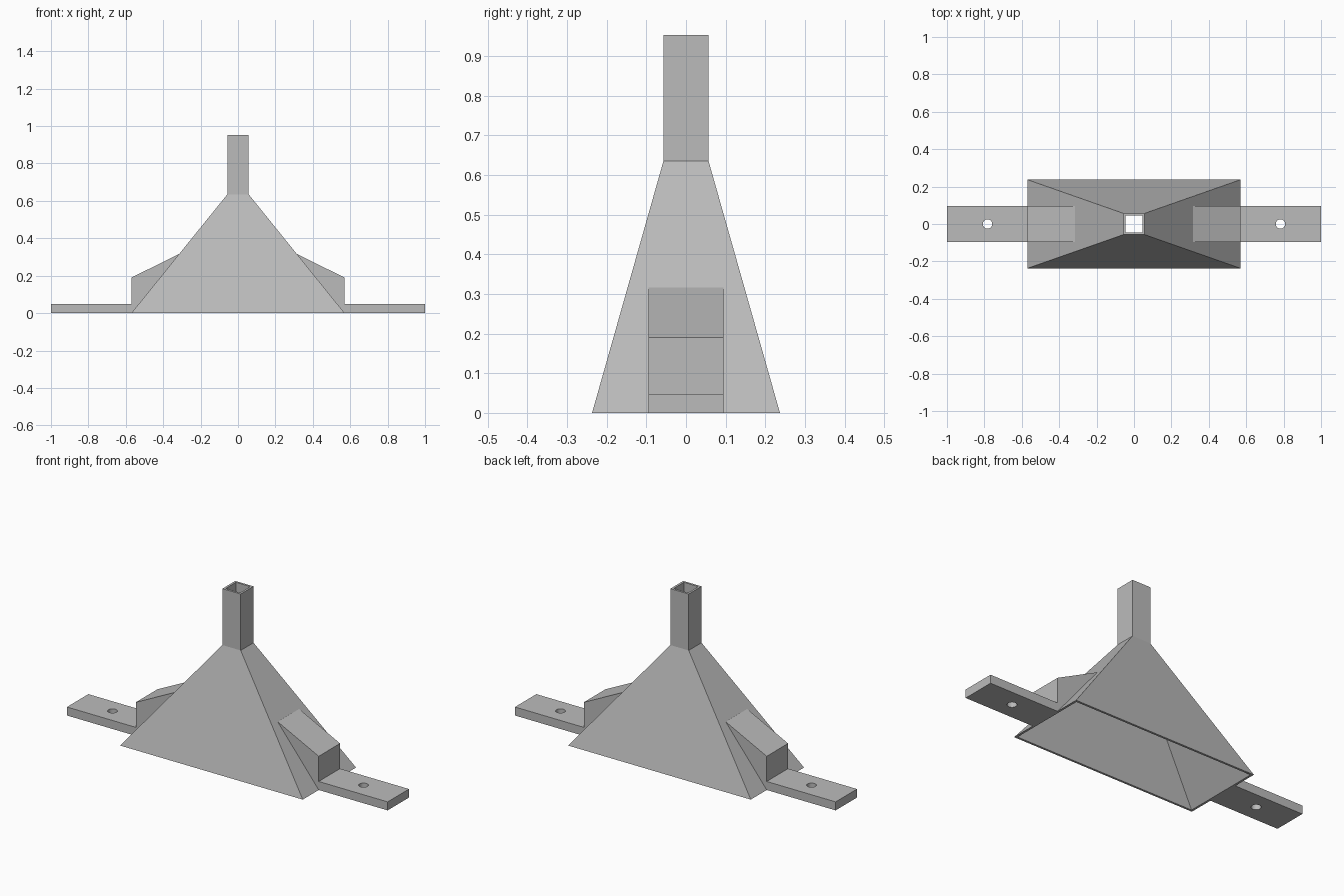
import bpy
import bmesh

cube = bpy.data.objects.get("Cube")
if cube:
    bpy.data.objects.remove(cube, do_unlink=True)

grey = bpy.data.materials.new("plain grey")
grey.use_nodes = True
COLOUR = (0.5, 0.5, 0.5, 1)
grey.diffuse_color = COLOUR
grey.node_tree.nodes["Principled BSDF"].inputs["Base Color"].default_value = COLOUR

BASE_X, BASE_Y = 0.57, 0.237
NECK, SHOULDER, TOP = 0.057, 0.635, 0.953
WALL = 0.012


def make_object(name, bm):
    bmesh.ops.recalc_face_normals(bm, faces=bm.faces)
    mesh = bpy.data.meshes.new(name)
    bm.to_mesh(mesh)
    bm.free()
    mesh.materials.append(grey)
    obj = bpy.data.objects.new(name, mesh)
    bpy.context.collection.objects.link(obj)
    return obj


# Hollow funnel: rectangular rings run up the outside and down the inside
sections = [(BASE_X, BASE_Y, 0), (NECK, NECK, SHOULDER), (NECK, NECK, TOP)]
inside = [(x - WALL, y - WALL, z) for x, y, z in reversed(sections)]
bm = bmesh.new()
rings = [[bm.verts.new((sx * x, sy * y, z))
          for sx, sy in ((-1, -1), (1, -1), (1, 1), (-1, 1))]
         for x, y, z in sections + inside]
for ring, following in zip(rings, rings[1:] + rings[:1]):
    for i in range(4):
        j = (i + 1) % 4
        bm.faces.new((ring[i], ring[j], following[j], following[i]))
make_object("funnel", bm)

# Mounting bracket: side profile of the gusset and flat tab, extruded in y
HALF_WIDTH = 0.095
SINK = 0.004  # overlap into the funnel wall
profile = [(BASE_X - SINK, 0), (1, 0), (1, 0.048), (BASE_X, 0.048),
           (BASE_X, 0.19), (0.315, 0.316), (0.315 - SINK, 0.316)]
bm = bmesh.new()
side = bm.faces.new([bm.verts.new((x, -HALF_WIDTH, z)) for x, z in profile])
extruded = bmesh.ops.extrude_face_region(bm, geom=[side])
bmesh.ops.translate(bm, vec=(0, 2 * HALF_WIDTH, 0),
                    verts=[v for v in extruded["geom"] if isinstance(v, bmesh.types.BMVert)])
brackets = make_object("mounting_brackets", bm)

# Screw hole through the tab
bpy.ops.mesh.primitive_cylinder_add(vertices=32, radius=0.025, depth=0.2,
                                    location=(0.783, 0, 0.024))
cutter = bpy.context.object
cutter.name = "screw_hole_cutter"
cutter.data.materials.append(grey)
cutter.hide_render = True
cut = brackets.modifiers.new("screw hole", 'BOOLEAN')
cut.operation = 'DIFFERENCE'
cut.solver = 'EXACT'
cut.object = cutter

# Matching bracket on the other side
brackets.modifiers.new("mirror", 'MIRROR').use_axis[0] = True
bpy.context.view_layer.objects.active = brackets
for name in [m.name for m in brackets.modifiers]:
    bpy.ops.object.modifier_apply(modifier=name)
bpy.data.objects.remove(cutter, do_unlink=True)
